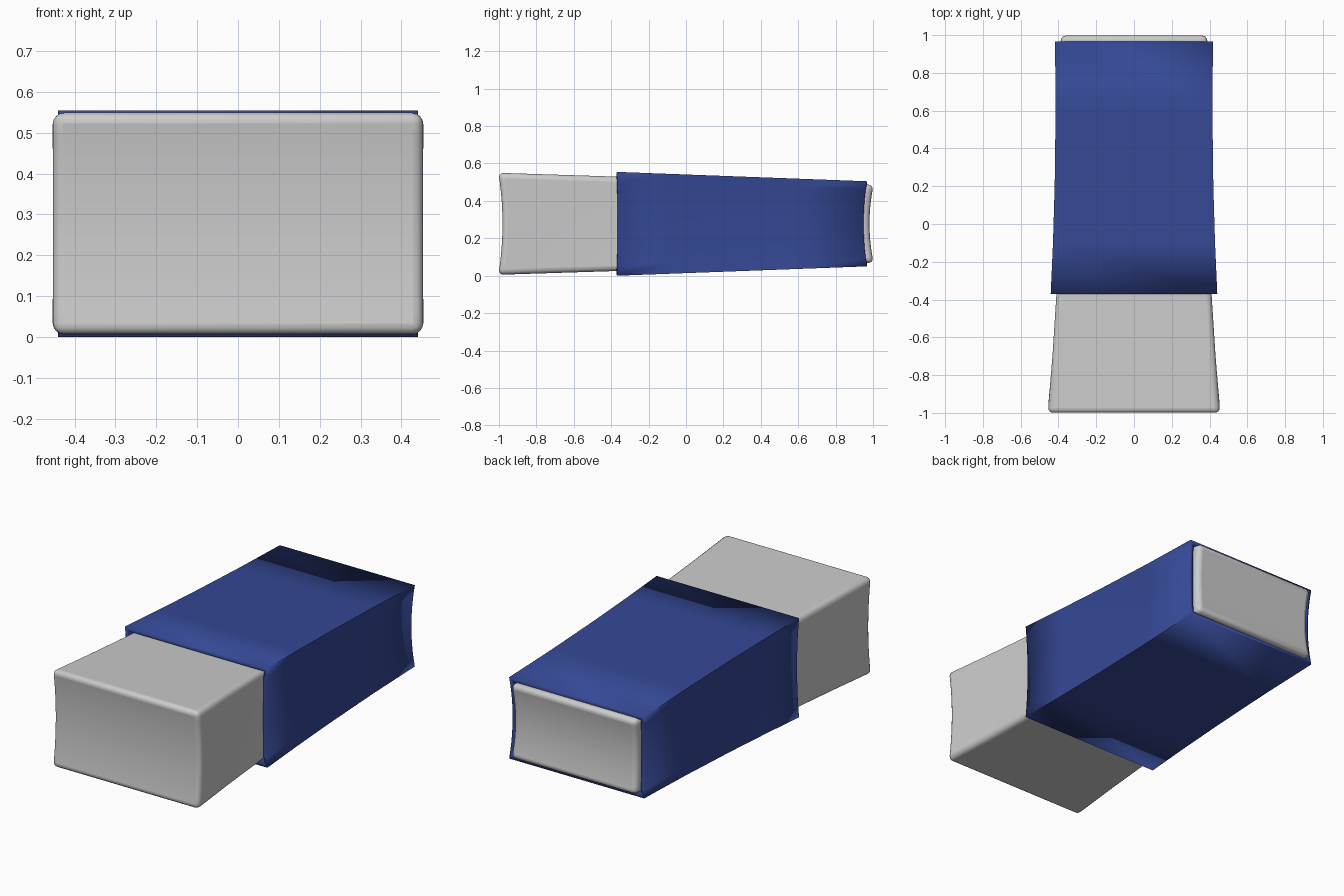
import bpy, bmesh

if "Cube" in bpy.data.objects:
    bpy.data.objects.remove(bpy.data.objects["Cube"])

N = 10  # divisions up each side


def loft(name, stations, capped):
    """Box-like loft along y. Station: y, half width, z bottom, z top, end bow, side bow."""
    bm = bmesh.new()
    rings = []
    for y, hw, z0, z1, y_bow, x_bow in stations:
        ring = []
        for side in (1, -1):
            for i in (range(N + 1) if side > 0 else range(N, -1, -1)):
                t = i / N
                b = 1 - (2 * t - 1) ** 2
                ring.append(bm.verts.new((side * (hw - x_bow * b), y + y_bow * b, z0 + (z1 - z0) * t)))
        rings.append(ring)
    count = 2 * (N + 1)
    for a, b in zip(rings, rings[1:]):
        for i in range(count):
            j = (i + 1) % count
            bm.faces.new((a[i], a[j], b[j], b[i]))
    if capped:
        for r in (rings[0], rings[-1]):
            for i in range(N):
                bm.faces.new((r[i], r[i + 1], r[count - 2 - i], r[count - 1 - i]))
    bmesh.ops.recalc_face_normals(bm, faces=bm.faces[:])
    me = bpy.data.meshes.new(name)
    bm.to_mesh(me)
    bm.free()
    ob = bpy.data.objects.new(name, me)
    bpy.context.collection.objects.link(ob)
    return ob


def smooth(ob, angle):
    bpy.ops.object.select_all(action='DESELECT')
    ob.select_set(True)
    bpy.context.view_layer.objects.active = ob
    bpy.ops.object.shade_smooth_by_angle(angle=angle)


# Rubber block: tapering, hollowed ends, rounded edges
widths = [(-1.003, .456), (-.7, .432), (-.37, .411), (0, .397), (.5, .388), (1.003, .39)]
stations = []
for y, hw in widths:
    k = (y + 1.003) / 2.006
    bow = .022 if y < -1 else -.022 if y > 1 else 0
    stations.append((y, hw, .005 + .064 * k, .55 - .064 * k, bow, .008 * k))
block = loft("eraser_block", stations, True)
bev = block.modifiers.new("rounded_edges", 'BEVEL')
bev.width = .028
bev.segments = 4
bev.limit_method = 'ANGLE'
bev.angle_limit = .7
smooth(block, .6)

# Cardboard sleeve: thin open tube with slightly pinched sides
widths = [(-.37, .441), (-.1, .429), (.2, .42), (.6, .415), (.967, .418)]
stations = []
for y, hw in widths:
    k = (y + .37) / 1.337
    bow = .005 if k == 0 else -.018 if y > .9 else 0
    stations.append((y, hw, .05 * k, .555 - .05 * k, bow, .009))
sleeve = loft("sleeve", stations, False)
sol = sleeve.modifiers.new("card_thickness", 'SOLIDIFY')
sol.thickness = .02
sol.offset = -1
sol.use_even_offset = True
smooth(sleeve, .6)

blue = bpy.data.materials.new("blue_card")
blue.diffuse_color = (.035, .065, .30, 1)
blue.use_nodes = True
blue.node_tree.nodes["Principled BSDF"].inputs["Base Color"].default_value = blue.diffuse_color
sleeve.data.materials.append(blue)
